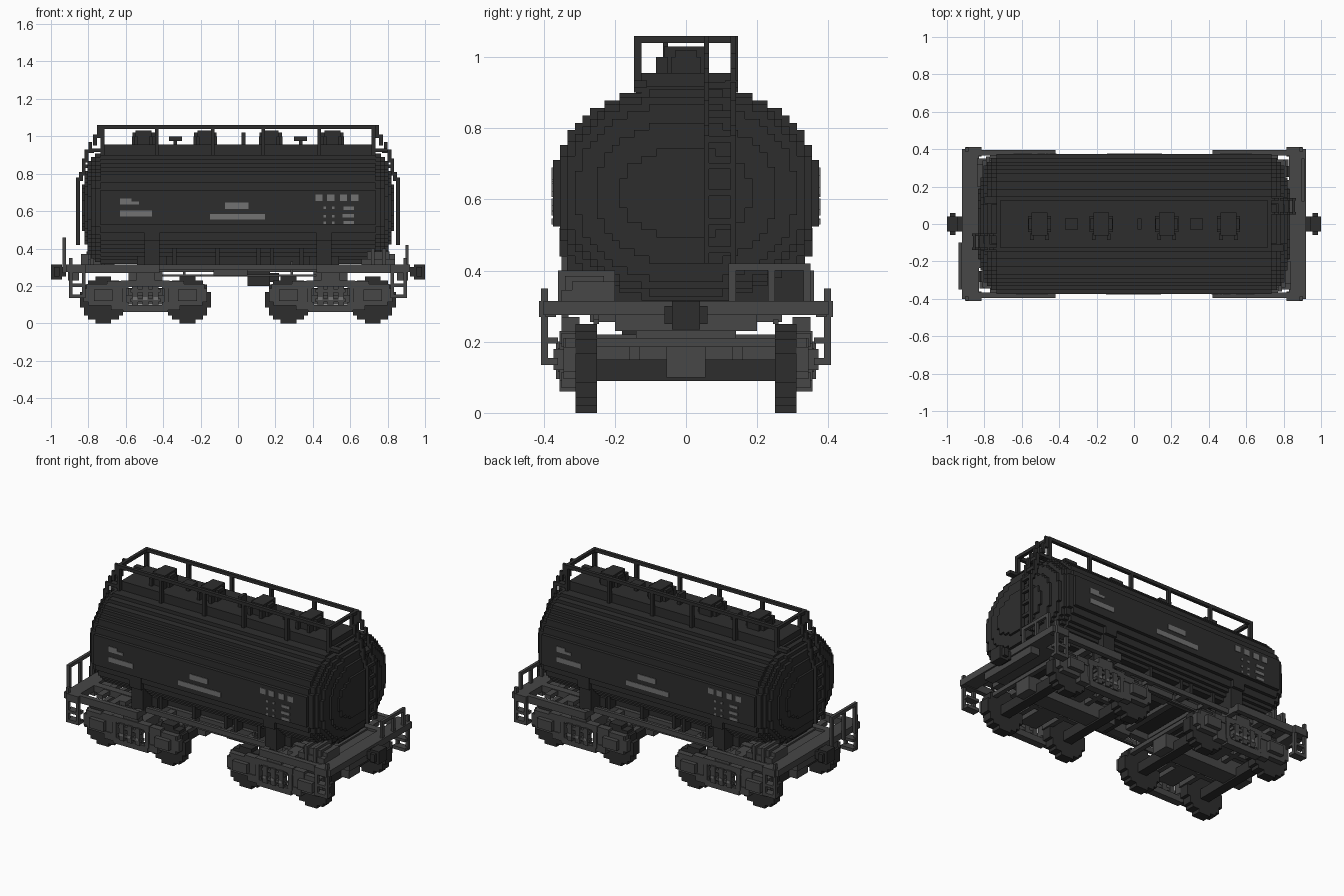
import bpy, bmesh, math

if "Cube" in bpy.data.objects:
    bpy.data.objects.remove(bpy.data.objects["Cube"])

V = 0.0208  # block size that all the stepped shapes follow


def material(name, value):
    m = bpy.data.materials.new(name)
    m.use_nodes = True
    c = (value, value, value, 1)
    m.diffuse_color = c
    b = m.node_tree.nodes["Principled BSDF"]
    b.inputs["Base Color"].default_value = c
    b.inputs["Roughness"].default_value = 0.8
    return m


BLACK = material("tank black", 0.027)
GREY = material("frame grey", 0.063)
LIGHT = material("marking grey", 0.17)

SYM = {"": [(1, 1)], "x": [(1, 1), (-1, 1)], "y": [(1, 1), (1, -1)],
       "xy": [(1, 1), (-1, 1), (1, -1), (-1, -1)], "r": [(1, 1), (-1, -1)]}


def build(name, mat, boxes, sym=""):
    """One object from boxes (x0,x1,y0,y1,z0,z1), mirrored in x / y or turned half round (r)."""
    bm = bmesh.new()
    for sx, sy in SYM[sym]:
        for x0, x1, y0, y1, z0, z1 in boxes:
            r = bmesh.ops.create_cube(bm, size=1)
            for v in r["verts"]:
                v.co = (sx * (x0 + x1) / 2 + v.co.x * abs(x1 - x0),
                        sy * (y0 + y1) / 2 + v.co.y * abs(y1 - y0),
                        (z0 + z1) / 2 + v.co.z * abs(z1 - z0))
    me = bpy.data.meshes.new(name)
    bm.to_mesh(me)
    bm.free()
    me.materials.append(mat)
    ob = bpy.data.objects.new(name, me)
    bpy.context.collection.objects.link(ob)
    return ob


def rows(a, b, cz, power=2.0):
    """Stepped oval: (half width, z0, z1) for each block row."""
    n = max(1, round(2 * b / V))
    out = []
    for i in range(n):
        z = -n * V / 2 + (i + 0.5) * V
        w = a * (1 - min(1, abs(z) / b) ** power) ** (1 / power)
        out.append((max(1, round(w / V)) * V, cz + z - V / 2, cz + z + V / 2))
    return out


# Tank: nested stepped ovals, the smaller ones reaching further out as domed ends
tank = []
for hx, sy, sz in [(0.735, 1, 1), (0.765, .96, .96), (0.785, .91, .91),
                   (0.805, .82, .83), (0.82, .68, .66), (0.833, .49, .42)]:
    for w, z0, z1 in rows(0.375 * sy, 0.302 * sz, 0.618, 2.2):
        tank.append((-hx, hx, -w, w, z0, z1))
build("tank", BLACK, tank)

# Markings on both flanks
marks = [(-.63, -.46, .572, .602), (-.63, -.57, .634, .668), (-.57, -.53, .634, .65),
         (-.15, .145, .555, .585), (-.07, .055, .612, .645)]
marks += [(x, x + .038, .655, .69) for x in (.415, .477, .545, .605)]
marks += [(x, x + .013, z, z + .014) for x in (.458, .503) for z in (.53, .565, .61)]
marks += [(x, .62, z, z + .017) for x, z in ((.565, .53), (.56, .567), (.565, .607))]
build("flank_markings", LIGHT,
      [(x0, x1, -.378, -.370, z0, z1) for x0, x1, z0, z1 in marks], "r")

# Saddles and lower flanges carrying the tank
build("tank_saddles", BLACK, [(.42, .50, -.335, .335, .30, .50),
                              (.42, .50, -.355, .355, .44, .52),
                              (.38, .54, -.25, .25, .30, .36)], "x")
build("tank_lower_flange", BLACK, [(-.42, .42, -.21, .21, .315, .36)])
build("flank_brackets", BLACK,
      [(x, x + .02, -.28, -.22, .315, .43) for x in (-.35, -.12, .1, .17, .33)], "r")

# Roof walkway, hatches and valves
build("roof_walkway", BLACK, [(-.72, .72, -.125, .125, .915, .955)])
hatch = []
for x in (.175, .505):
    hatch += [(x - .062, x + .062, -.042, .042, .95, 1.0), (x - .042, x + .042, -.062, .062, .95, 1.03),
              (x - .06, x + .06, -.03, .03, 1.0, 1.02),
              (x - .05, x - .03, -.085, -.05, .95, 1.0), (x + .03, x + .05, -.085, -.05, .95, 1.0)]
build("roof_hatches", BLACK, hatch, "x")
build("roof_valves", BLACK, [(.325, .345, -.02, .02, .95, 1.0), (.30, .37, -.03, .03, .975, 1.0),
                             (-.345, -.325, -.02, .02, .95, 1.0), (-.37, -.30, -.03, .03, .975, 1.0),
                             (.02, .04, -.03, .03, .95, 1.02)])

# Roof railing
rail = [(-.735, .735, .125, .146, 1.04, 1.06)]
rail += [(x - .01, x + .01, .125, .146, .90, 1.05) for x in (-.725, -.435, -.135, .135, .435, .725)]
build("roof_railing", BLACK, rail, "y")
build("roof_end_rails", BLACK, [(.715, .735, -.146, .146, 1.04, 1.06),
                                (.72, .80, -.146, -.11, .915, .935),
                                (.72, .80, .11, .146, .915, .935)], "x")

# Ladder curving down each end
path = [(.735, 1.05), (.755, 1.0), (.775, .96), (.80, .92), (.82, .87), (.835, .80), (.85, .77), (.865, .43)]
ladder = []
for (xa, za), (xb, zb) in zip(path, path[1:]):
    for y in (.05, .125):
        ladder.append((xb - .02, xb, y, y + .015, zb - .01, za + .01))
ladder += [(.845, .862, .05, .14, z, z + .018) for z in (.45, .53, .61, .685, .76)]
ladder += [(.80, .83, .05, .14, .83, .85), (.77, .80, .05, .14, .91, .93)]
build("end_ladder", BLACK, ladder, "r")

# Underframe: end platforms, sole bars, cross members
build("end_platform", GREY, [(.83, .92, -.40, .40, .275, .315), (.85, .91, -.20, .20, .23, .28),
                             (.74, .83, -.20, .20, .275, .30)], "x")
build("side_sills", GREY, [(.42, .91, .365, .395, .27, .315), (.42, .46, .2, .39, .275, .31),
                           (.60, .64, .2, .39, .275, .31)], "xy")
build("centre_sills", GREY, [(-.83, .83, .19, .235, .275, .315), (-.45, .45, .29, .31, .285, .315)], "y")
build("cross_members", GREY, [(x, x + .04, -.31, .31, .285, .31) for x in (.10, .26, .42, .56, .72)], "x")
build("brake_pipes", GREY, [(-.2, .42, -.26, -.245, .25, .262), (.28, .295, -.26, -.245, .25, .33),
                            (-.13, .05, -.27, -.19, .255, .29)], "r")
build("brake_cylinder", BLACK, [(.05, .17, -.18, -.02, .20, .29), (.17, .22, -.14, -.06, .22, .27)])

# Couplers at both ends
build("coupler", BLACK, [(.92, .96, -.04, .04, .25, .30), (.94, 1.0, -.04, .04, .235, .315),
                         (.955, .985, -.06, .06, .25, .30)], "x")

# Corner steps and handrails
step = [(x, x + .018, .388, .408, .135, .35) for x in (.885,)]
step += [(.815, .833, .388, .408, .135, .30), (.815, .90, .36, .408, .135, .155),
         (.815, .90, .36, .408, .195, .212), (.815, .90, .388, .413, .27, .315)]
build("corner_steps", GREY, step, "xy")
build("platform_rail_right", GREY, [(.895, .912, .33, .35, .30, .42), (.895, .912, .12, .14, .30, .42),
                                    (.895, .912, .12, .35, .40, .42), (.895, .912, .23, .25, .30, .42)])
build("platform_rail_left", GREY, [(-.938, -.92, -.35, -.33, .27, .46), (-.938, -.92, -.12, -.10, .27, .46),
                                   (-.938, -.92, -.35, -.10, .44, .46), (-.938, -.92, -.24, -.22, .27, .46)])
build("brake_gear", GREY, [(.66, .84, -.35, -.21, .31, .345), (.69, .81, -.34, -.23, .345, .385),
                           (.71, .73, -.36, -.2, .31, .40), (.77, .79, -.36, -.2, .31, .40),
                           (.80, .84, -.32, -.2, .31, .37)], "r")

# Bogies: wheels, axles, side frames, springs, bolsters
BX, WX = .495, .225
wheels, axles, frames, springs, bolsters = [], [], [], [], []
for d in (-WX, WX):
    x = BX + d
    for w, z0, z1 in rows(.125, .125, .125):
        wheels.append((x - w, x + w, .25, .31, z0, z1))
    axles.append((x - .03, x + .03, -.31, .31, .09, .15))
    s = 1 if d > 0 else -1
    # side frame end around the axle box
    frames += [(x - .105, x + .105, .31, .345, .115, .185), (x - .08, x + .08, .31, .345, .095, .21),
               (x - .05, x + .05, .345, .372, .12, .18),
               (x - s * .02, x - s * .135, .31, .35, .185, .225),
               (x - s * .04, x - s * .135, .31, .35, .07, .115)]
    # end beams of the bogie
    bolsters += [(x + s * .075 - .015, x + s * .075 + .015, -.34, .34, .185, .21),
                 (x - s * .12 - .015, x - s * .12 + .015, -.31, .31, .15, .185)]
frames += [(BX - .13, BX + .13, .31, .355, .195, .23), (BX - .12, BX + .12, .31, .355, .06, .098),
           (BX - .125, BX - .10, .31, .355, .09, .20), (BX + .10, BX + .125, .31, .355, .09, .20),
           (BX - .05, BX + .05, .30, .35, .22, .27)]
springs += [(BX + d - .016, BX + d + .016, .325, .365, .095, .20) for d in (-.055, 0, .055)]
springs += [(BX - .08, BX + .08, .33, .36, z, z + .018) for z in (.115, .165)]
bolsters += [(BX - .06, BX + .06, -.33, .33, .15, .22), (BX - .09, BX + .09, -.14, .14, .20, .30),
             (BX - .31, BX + .31, -.055, .055, .10, .19), (BX - .22, BX + .22, .13, .16, .15, .185),
             (BX - .22, BX + .22, -.16, -.13, .15, .185)]
build("bogie_wheels", BLACK, wheels, "xy")
build("bogie_axles", BLACK, axles, "x")
build("bogie_side_frames", GREY, frames, "xy")
build("bogie_springs", GREY, springs, "xy")
build("bogie_spring_caps", LIGHT, [(BX + d - .012, BX + d + .012, .364, .368, .125, .14)
                                   for d in (-.055, 0, .055)], "xy")
build("bogie_bolsters", GREY, bolsters, "x")
